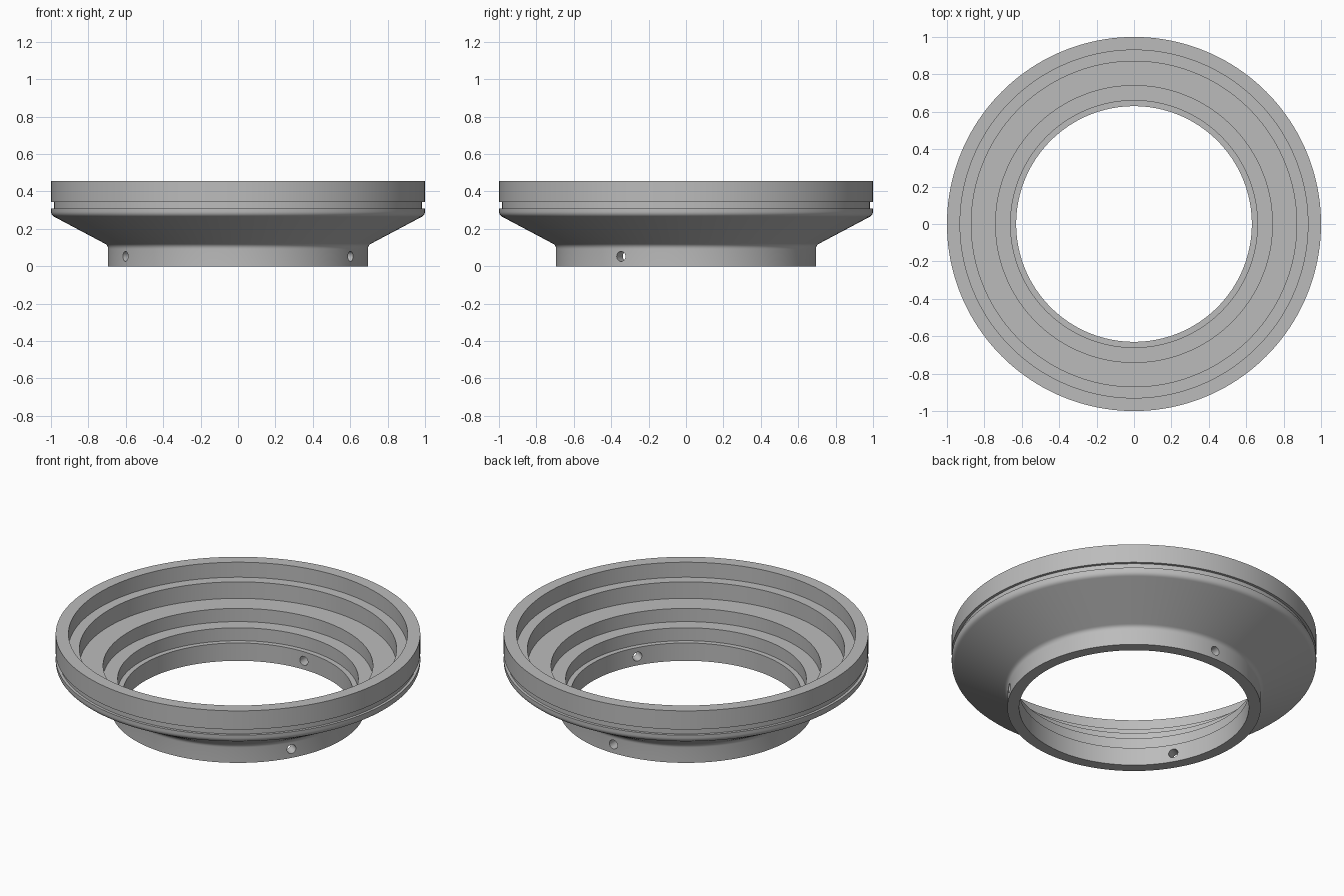
import bpy
import bmesh
from math import radians, cos, sin, tau
from mathutils import Matrix, Vector

if "Cube" in bpy.data.objects:
    bpy.data.objects.remove(bpy.data.objects["Cube"], do_unlink=True)

SEGMENTS = 160
HOLE_Z, HOLE_RADIUS = 0.053, 0.027

grey = bpy.data.materials.new("machined grey")
grey.use_nodes = True
grey.diffuse_color = (0.5, 0.5, 0.5, 1)
grey.node_tree.nodes["Principled BSDF"].inputs["Base Color"].default_value = grey.diffuse_color


def rounded(before, corner, after, size, steps=6):
    """Soft corner between two straight runs of the profile."""
    c = Vector(corner)
    a = c + (Vector(before) - c).normalized() * size
    b = c + (Vector(after) - c).normalized() * size
    ts = [i / steps for i in range(steps + 1)]
    return [tuple(a * (1 - t) ** 2 + c * 2 * t * (1 - t) + b * t * t) for t in ts]


def link(name, bm):
    mesh = bpy.data.meshes.new(name)
    bm.to_mesh(mesh)
    bm.free()
    obj = bpy.data.objects.new(name, mesh)
    bpy.context.collection.objects.link(obj)
    mesh.materials.append(grey)
    return obj


def lathe(name, profile):
    """Revolve a closed (radius, z) profile around the z axis."""
    bm = bmesh.new()
    rings = [[bm.verts.new((r * cos(tau * i / SEGMENTS), r * sin(tau * i / SEGMENTS), z))
              for i in range(SEGMENTS)] for r, z in profile]
    for k, ring in enumerate(rings):
        up = rings[(k + 1) % len(rings)]
        for i in range(SEGMENTS):
            j = (i + 1) % SEGMENTS
            bm.faces.new((ring[i], ring[j], up[j], up[i]))
    bmesh.ops.recalc_face_normals(bm, faces=bm.faces)
    return link(name, bm)


# Outer side: collar, flared cone, grooved rim
foot, neck, shoulder, rim = (0.695, 0), (0.695, 0.112), (1, 0.274), (1, 0.31)
outer = [foot]
outer += rounded(foot, neck, shoulder, 0.02)
outer += rounded(neck, shoulder, rim, 0.02)
outer += [rim, (0.984, 0.31), (0.984, 0.344), (1, 0.344), (1, 0.457)]

# Inner side: stepped bore going down from the rim
inner = []
top = 0.457
for radius, floor in ((0.93, 0.366), (0.87, 0.266), (0.74, 0.186), (0.66, 0.108), (0.63, 0)):
    inner += [(radius, top), (radius, floor)]
    top = floor

ring = lathe("stepped_adapter_ring", outer + inner)

# Three radial screw holes through the collar
bm = bmesh.new()
for angle in (90, 210, 330):
    place = (Matrix.Rotation(radians(angle), 4, "Z")
             @ Matrix.Translation((0.66, 0, HOLE_Z))
             @ Matrix.Rotation(radians(90), 4, "Y"))
    bmesh.ops.create_cone(bm, cap_ends=True, segments=24, radius1=HOLE_RADIUS,
                          radius2=HOLE_RADIUS, depth=0.2, matrix=place)
cutter = link("screw_hole_cutter", bm)
cutter.hide_render = True

cut = ring.modifiers.new("screw holes", "BOOLEAN")
cut.operation = "DIFFERENCE"
cut.solver = "EXACT"
cut.object = cutter

bpy.ops.object.select_all(action="DESELECT")
ring.select_set(True)
bpy.context.view_layer.objects.active = ring
bpy.ops.object.modifier_apply(modifier=cut.name)
bpy.data.objects.remove(cutter, do_unlink=True)
bpy.ops.object.shade_smooth_by_angle(angle=radians(30))
